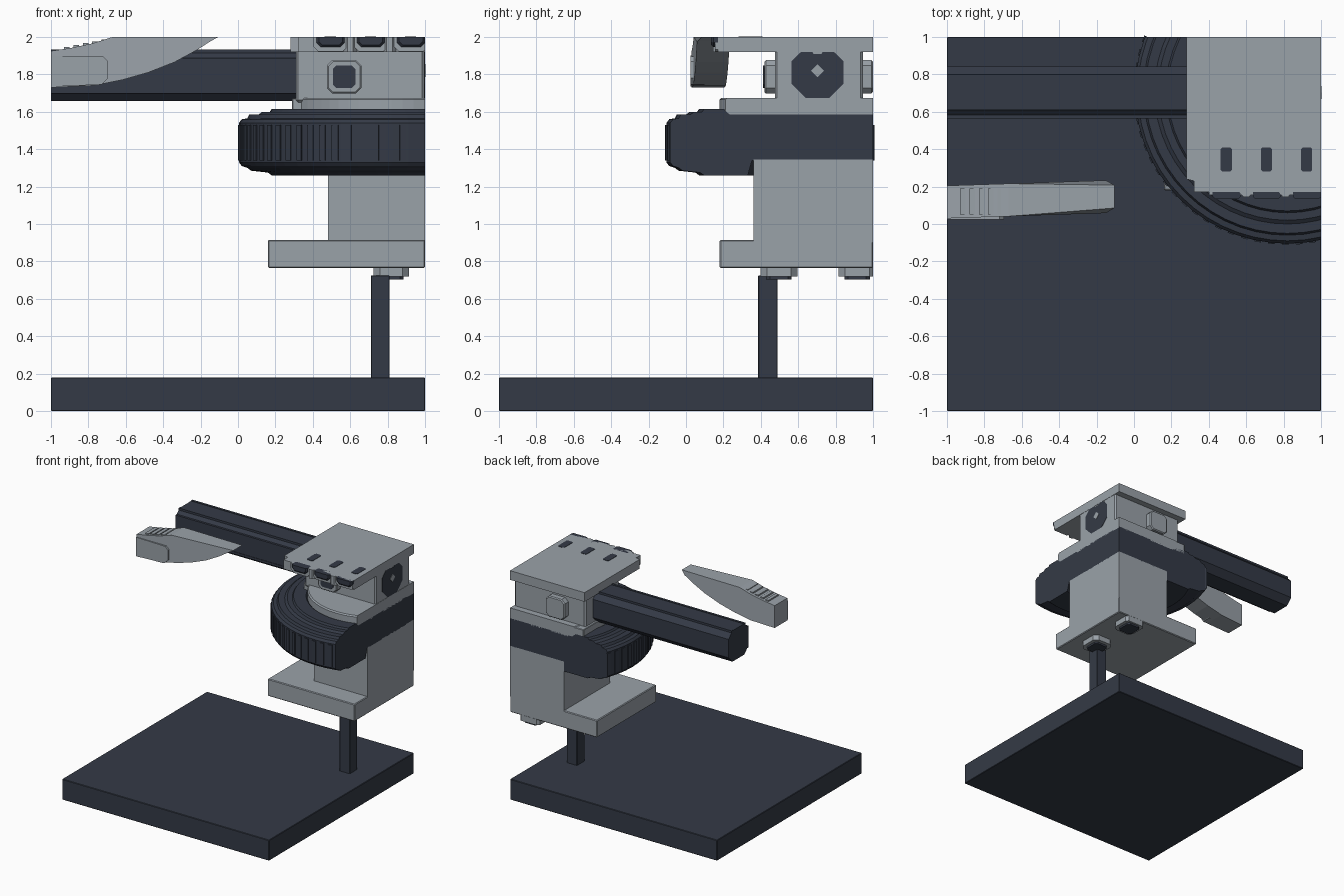
import bpy, bmesh, math
from mathutils import Vector

if "Cube" in bpy.data.objects:
    bpy.data.objects.remove(bpy.data.objects["Cube"])


def material(name, rgb):
    m = bpy.data.materials.new(name)
    m.diffuse_color = (*rgb, 1)
    m.use_nodes = True
    m.node_tree.nodes["Principled BSDF"].inputs["Base Color"].default_value = m.diffuse_color
    return m


DARK = material("dark_slate", (0.034, 0.042, 0.061))
GREY = material("light_grey", (0.323, 0.361, 0.397))


def finish(name, bm, mat):
    bmesh.ops.recalc_face_normals(bm, faces=bm.faces)
    me = bpy.data.meshes.new(name)
    bm.to_mesh(me)
    bm.free()
    me.materials.append(mat)
    ob = bpy.data.objects.new(name, me)
    bpy.context.collection.objects.link(ob)
    return ob


def clip(bm):
    """Trim everything beyond x = 1, y = 1 and z = 2, capping the cuts."""
    for co, no in (((1, 0, 0), (1, 0, 0)), ((0, 1, 0), (0, 1, 0)), ((0, 0, 2), (0, 0, 1))):
        r = bmesh.ops.bisect_plane(bm, geom=bm.verts[:] + bm.edges[:] + bm.faces[:], dist=1e-5,
                                   plane_co=co, plane_no=no, clear_outer=True)
        cut = [g for g in r["geom_cut"] if isinstance(g, bmesh.types.BMEdge) and g.is_boundary]
        if cut:
            bmesh.ops.holes_fill(bm, edges=cut, sides=0)


def box(name, mat, x, y, z, bevel=0.0):
    bm = bmesh.new()
    bmesh.ops.create_cube(bm, size=1)
    for v in bm.verts:
        v.co = [(r[0] + r[1]) / 2 + c * (r[1] - r[0]) for c, r in zip(v.co, (x, y, z))]
    if bevel:
        bmesh.ops.bevel(bm, geom=bm.edges[:], offset=bevel, segments=1, affect='EDGES')
    return finish(name, bm, mat)


def prism(name, mat, outline, axis, lo, hi, bevel=0.0):
    """Extrude a 2D outline along an axis (outline uses the other two axes in order)."""
    bm = bmesh.new()
    verts = []
    for a, b in outline:
        p = [a, b]
        p.insert(axis, lo)
        verts.append(bm.verts.new(p))
    f = bm.faces.new(verts)
    d = [0, 0, 0]
    d[axis] = hi - lo
    r = bmesh.ops.extrude_face_region(bm, geom=[f])
    moved = [g for g in r["geom"] if isinstance(g, bmesh.types.BMVert)]
    bmesh.ops.translate(bm, verts=moved, vec=Vector(d))
    if bevel:
        rim = [e for e in bm.edges if abs(e.verts[0].co[axis] - e.verts[1].co[axis]) < 1e-6]
        bmesh.ops.bevel(bm, geom=rim, offset=bevel, segments=1, affect='EDGES')
    clip(bm)
    return finish(name, bm, mat)


def octagon(a, b, ha, hb, c):
    return [(a + s, b + t) for s, t in ((-ha, -hb + c), (-ha + c, -hb), (ha - c, -hb), (ha, -hb + c),
                                        (ha, hb - c), (ha - c, hb), (-ha + c, hb), (-ha, hb - c))]


def turned(name, mat, cx, cy, profile, n=56):
    """Revolve a closed (radius, z) profile that starts and ends on the axis."""
    bm = bmesh.new()
    rings = [[bm.verts.new((cx + r * math.cos(math.tau * i / n), cy + r * math.sin(math.tau * i / n), z))
              for i in range(n)] for r, z in profile]
    for a, b in zip(rings, rings[1:]):
        for i in range(n):
            j = (i + 1) % n
            bm.faces.new((a[i], a[j], b[j], b[i]))
    bm.faces.new(rings[0])
    bm.faces.new(rings[-1])
    clip(bm)
    return finish(name, bm, mat)


# Floor plate and post
box("base_plate", DARK, (-1, 1), (-1, 1), (0, 0.18), 0.004)
box("post", DARK, (0.71, 0.81), (0.385, 0.49), (0.17, 0.725), 0.004)

# Lower bracket with nuts underneath
box("bracket_flange", GREY, (0.16, 1), (0.18, 1), (0.765, 0.915), 0.006)
box("bracket_body", GREY, (0.48, 1), (0.36, 1), (0.90, 1.345))
for i, y in enumerate((0.497, 0.915)):
    prism(f"nut_{i}", GREY, octagon(0.82, y, 0.095, 0.1, 0.035), 2, 0.718, 0.77)
    prism(f"nut_core_{i}", DARK, octagon(0.82, y, 0.065, 0.068, 0.02), 2, 0.702, 0.725)

# Turntable with stepped rim, and the round plate above it
CX, CY = 0.82, 0.71
turned("turntable", DARK, CX, CY, [
    (0.02, 1.34), (0.40, 1.34), (0.42, 1.26), (0.64, 1.26), (0.66, 1.275), (0.75, 1.285), (0.77, 1.30),
    (0.80, 1.31), (0.815, 1.33), (0.815, 1.54), (0.80, 1.56), (0.77, 1.565), (0.76, 1.585),
    (0.71, 1.585), (0.69, 1.60), (0.65, 1.60), (0.64, 1.615), (0.54, 1.615), (0.51, 1.585), (0.02, 1.585)])
for i in range(24):  # tread ribs around the rim
    a = math.radians(160 + i * 5.2)
    x, y = CX + 0.815 * math.cos(a), CY + 0.815 * math.sin(a)
    if x < 0.97:
        rib = box(f"tread_rib_{i}", DARK, (-0.01, 0.006), (-0.018, 0.018), (1.34, 1.53))
        rib.location = (x, y, 0)
        rib.rotation_euler.z = a
turned("round_plate", GREY, CX, CY, [(0.02, 1.575), (0.53, 1.575), (0.53, 1.665), (0.52, 1.675), (0.02, 1.675)])

# Clamp head: foot, body, top plate
box("head_foot", GREY, (0.29, 1), (0.49, 1), (1.58, 1.672), 0.004)
box("head_body", GREY, (0.31, 0.997), (0.475, 0.945), (1.65, 1.94), 0.012)
teeth = [(1, 1), (0.28, 1), (0.28, 0.24), (0.32, 0.23), (0.32, 0.17)]
for c in (0.60, 0.81):
    teeth += [(c - 0.035, 0.17), (c - 0.015, 0.145), (c + 0.015, 0.145), (c + 0.035, 0.17)]
teeth += [(1, 0.17)]
prism("head_top", GREY, teeth, 2, 1.92, 2.0)

# Dark bolts in the front edge of the top plate, and slots on top
for i, x in enumerate((0.495, 0.71, 0.925)):
    prism(f"edge_bolt_{i}", DARK, octagon(x, 1.99, 0.075, 0.045, 0.025), 1, 0.135, 0.20, 0.012)
    prism(f"edge_bolt_collar_{i}", GREY, octagon(x, 1.99, 0.095, 0.068, 0.03), 1, 0.155, 0.21)
    s = x - 0.002
    slot = octagon(s, 0.345, 0.03, 0.065, 0.01)
    prism(f"top_slot_{i}", DARK, slot, 2, 1.99, 1.9999).location.z = 0.003

# Clamp knobs, front and back
prism("front_knob", GREY, octagon(0.567, 1.787, 0.092, 0.09, 0.03), 1, 0.42, 0.50, 0.008)
prism("front_knob_core", DARK, octagon(0.567, 1.787, 0.06, 0.06, 0.018), 1, 0.413, 0.43)
prism("back_knob", GREY, octagon(0.567, 1.787, 0.092, 0.09, 0.03), 1, 0.93, 0.999, 0.008)

# Long bar running through the head
TY, TZ = 0.705, 1.793
prism("bar", DARK, octagon(TY, TZ, 0.136, 0.135, 0.055), 0, -1, 0.9)
for s in (-1, 1):
    box("bar_rail_top", DARK, (-1, 0.32), (TY + s * 0.085 - 0.01, TY + s * 0.085 + 0.01), (1.9, 1.932))
    box("bar_rail_front", DARK, (-1, 0.32), (0.565, 0.6), (TZ + s * 0.085 - 0.01, TZ + s * 0.085 + 0.01))

# Slotted bar end showing on the side of the head
EY, EZ = 0.703, 1.81
star = []
for k in range(4):  # one rounded side with a central notch, turned four times
    c, s = math.cos(k * math.pi / 2), math.sin(k * math.pi / 2)
    side = [(0.10, 0.10), (0.045, 0.14), (0.022, 0.10), (-0.022, 0.10), (-0.045, 0.14)]
    if k % 2 or k == 2:
        side = [(0.10, 0.10), (0.06, 0.138), (-0.06, 0.138)]
    star += [(EY + c * a - s * b, EZ + s * a + c * b) for a, b in side]
prism("bar_end", DARK, star, 0, 0.97, 0.9995)
prism("bar_end_hole", GREY, [(EY + a, EZ + 0.01 + b) for a, b in ((0.035, 0), (0, 0.035), (-0.035, 0), (0, -0.035))],
      0, 0.99, 0.9998).location.x = 0.002

# Curved lever, cut flat on top
outline = [(-1, 1.73), (-0.77, 1.74), (-0.62, 1.77), (-0.48, 1.81), (-0.34, 1.865), (-0.22, 1.93), (-0.15, 1.975),
           (-0.105, 2.0), (-0.67, 2.0), (-0.78, 1.965), (-0.9, 1.94), (-1, 1.925)]
lever = prism("lever", GREY, outline, 1, 0.04, 0.215)
for v in lever.data.vertices:  # slight sideways sweep and tapered tip
    t = (v.co.x + 1) / 0.9
    v.co.y += 0.03 * t - 0.01
    if v.co.x > -0.12:
        v.co.y = 0.145 + (v.co.y - 0.145) * 0.7
prism("lever_grip", GREY, [(-1, 1.735), (-0.73, 1.745), (-0.695, 1.78), (-0.695, 1.87), (-0.72, 1.895), (-1, 1.9)],
      1, 0.024, 0.10)
for i in range(7):  # stepped ridges along the lever top
    x = -0.93 + i * 0.05
    z = 1.935 + 0.2 * i * 0.05
    box(f"lever_ridge_{i}", GREY, (x, x + 0.03), (0.05, 0.19), (z - 0.04, min(z + 0.012, 2.0)))
